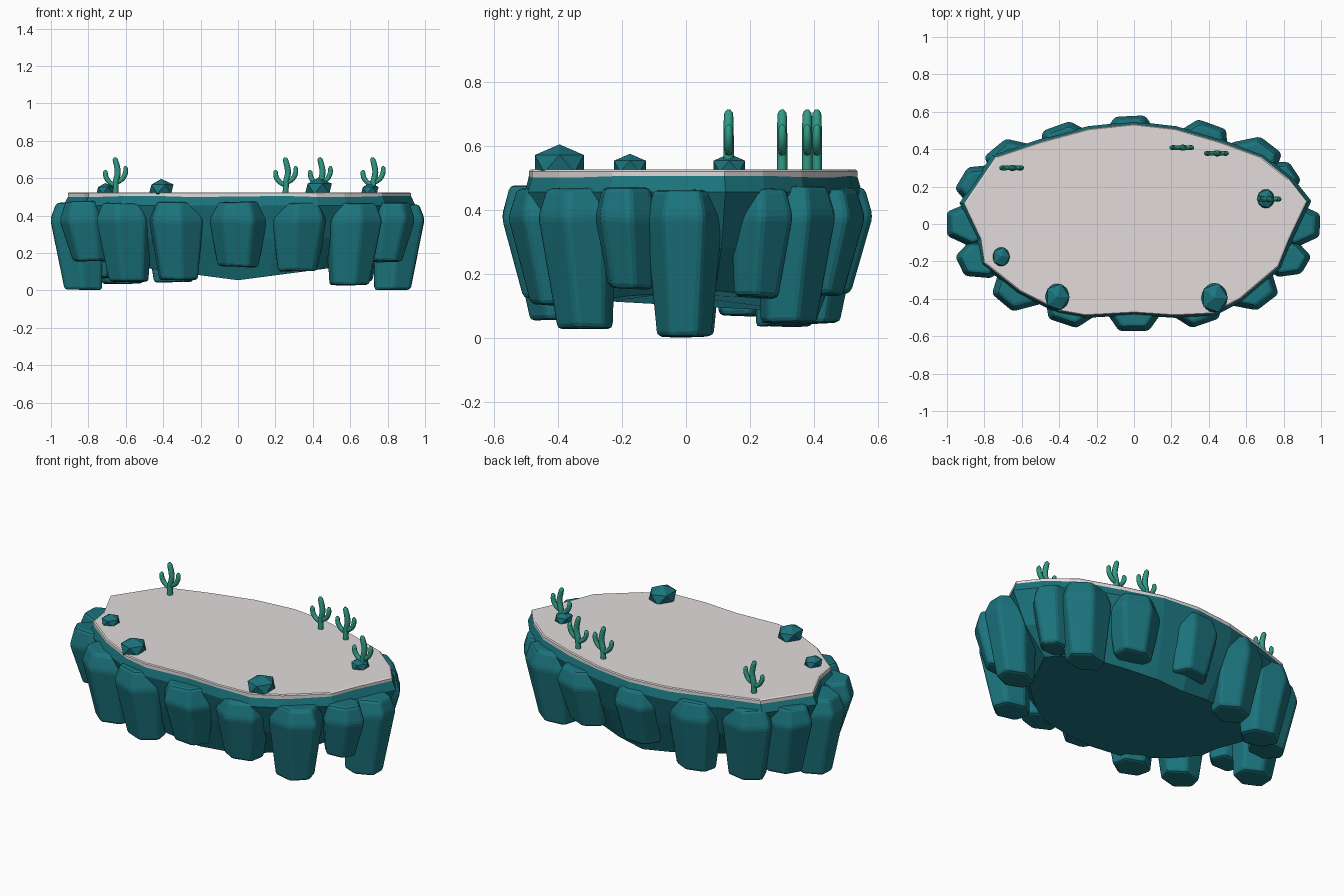
import bpy, bmesh, math, random
from mathutils import Vector

random.seed(4)
if "Cube" in bpy.data.objects:
    bpy.data.objects.remove(bpy.data.objects["Cube"], do_unlink=True)


def material(name, color):
    m = bpy.data.materials.new(name)
    m.use_nodes = True
    m.diffuse_color = (*color, 1)
    m.node_tree.nodes["Principled BSDF"].inputs["Base Color"].default_value = (*color, 1)
    return m


ROCK = material("teal_rock", (0.011, 0.175, 0.207))
SAND = material("pale_sand", (0.76, 0.72, 0.71))
CACTUS = material("cactus_green", (0.03, 0.33, 0.24))


def add_object(name, mesh, mat, loc=(0, 0, 0)):
    if not mesh.materials:
        mesh.materials.append(mat)
    ob = bpy.data.objects.new(name, mesh)
    ob.location = loc
    bpy.context.collection.objects.link(ob)
    return ob


def loft(name, rings, mat):
    """Join equal-length rings of points, ordered top to bottom, into a closed solid."""
    bm = bmesh.new()
    loops = [[bm.verts.new(p) for p in ring] for ring in rings]
    n = len(loops[0])
    for upper, lower in zip(loops, loops[1:]):
        for i in range(n):
            j = (i + 1) % n
            bm.faces.new((upper[i], upper[j], lower[j], lower[i]))
    bm.faces.new(loops[0])
    bm.faces.new(loops[-1])
    bmesh.ops.recalc_face_normals(bm, faces=bm.faces)
    mesh = bpy.data.meshes.new(name)
    bm.to_mesh(mesh)
    bm.free()
    return add_object(name, mesh, mat)


# Shoreline shared by the sand slab and the rock body
shore = [(-.91, .11), (-.82, -.08), (-.8, -.21), (-.61, -.36), (-.4, -.465),
         (-.26, -.49), (0, -.475), (.22, -.49), (.42, -.48), (.57, -.4),
         (.77, -.23), (.83, -.08), (.925, .12), (.83, .24), (.68, .36),
         (.46, .44), (.22, .51), (0, .535), (-.24, .51), (-.5, .44), (-.74, .36)]


def shore_ring(scale, height):
    return [(x * scale, y * scale, height(x)) for x, y in shore]


loft("sand_top", [shore_ring(.99, lambda x: .525), shore_ring(1, lambda x: .52),
                  shore_ring(1, lambda x: .5)], SAND)
loft("rock_body", [shore_ring(.997, lambda x: .508 + .004 * math.sin(9 * x)),
                   shore_ring(1.025, lambda x: .455),
                   shore_ring(.92, lambda x: .28),
                   shore_ring(.76, lambda x: .055 + .1 * abs(x))], ROCK)


# Tapered hexagonal boulders around the rim: centre x, y, lowest z and size
def boulder(name, x, y, low, scale=1):
    facing = math.atan2(y / .46, x / .86)
    out = Vector((math.cos(facing), math.sin(facing)))
    jitter = [scale * random.uniform(.97, 1.03) for _ in range(6)]
    top = .463 + random.uniform(-.006, .006)
    rings = []
    for size, z, lean in ((.78, top, 0), (1, .37, 0), (.71, low, -.035)):
        ring = []
        for k in range(6):
            a = facing + math.pi / 6 + k * math.pi / 3
            r = size * jitter[k]
            drop = random.uniform(0, .012)
            ring.append((x + out.x * lean + .163 * r * math.cos(a),
                         y + out.y * lean + .13 * r * math.sin(a), z + drop))
        rings.append(ring)
    ob = loft(name, rings, ROCK)
    bevel = ob.modifiers.new("worn_edges", "BEVEL")
    bevel.width = .016
    bevel.segments = 2
    bevel.limit_method = "ANGLE"
    bevel.angle_limit = math.radians(20)


boulders = [(0, -.463, .12), (.33, -.43, .1), (.62, -.34, .025), (.82, -.187, .15, .8),
            (.862, -.006, 0, .97), (.76, .235, .12, .85), (.635, .345, .04),
            (.36, .43, .13), (-.02, .467, .13), (-.36, .425, .04), (-.64, .33, .03),
            (-.8, .2, .06), (-.862, 0, 0, .98), (-.82, -.187, .15, .88),
            (-.61, -.34, .04), (-.33, -.43, .05)]
for i, spec in enumerate(boulders):
    boulder(f"rim_boulder_{i + 1}", *spec)

# Small faceted stones on the sand
for i, (x, y, r) in enumerate([(.43, -.395, .08), (-.41, -.39, .073),
                               (-.71, -.175, .052), (.705, .135, .052)]):
    bm = bmesh.new()
    bmesh.ops.create_icosphere(bm, subdivisions=1, radius=1)
    for v in bm.verts:
        v.co = Vector((v.co.x * r, v.co.y * r * 1.12, v.co.z * r * .75))
    mesh = bpy.data.meshes.new("stone")
    bm.to_mesh(mesh)
    bm.free()
    add_object(f"stone_{i + 1}", mesh, ROCK, (x, y, .52 + r * .3))

# Branching cactus: a wavy stem and two upturned arms, as tapered tubes
branches = [
    [(0, 0, 1), (.002, .06, 1), (.012, .11, 1), (.004, .16, .95),
     (-.002, .182, .85), (-.003, .192, .35)],
    [(0, .04, .7), (-.03, .058, .8), (-.05, .085, .85), (-.054, .115, .75),
     (-.054, .124, .3)],
    [(.004, .055, .7), (.035, .075, .8), (.052, .105, .85), (.054, .135, .75),
     (.053, .145, .3)],
]
curve = bpy.data.curves.new("cactus_curve", "CURVE")
curve.dimensions = "3D"
curve.bevel_depth = .016
curve.bevel_resolution = 2
curve.resolution_u = 4
curve.use_fill_caps = True
for path in branches:
    spline = curve.splines.new("BEZIER")
    spline.bezier_points.add(len(path) - 1)
    for point, (x, z, r) in zip(spline.bezier_points, path):
        point.co = (x, 0, z)
        point.radius = r
        point.handle_left_type = point.handle_right_type = "AUTO"
helper = bpy.data.objects.new("cactus_helper", curve)
bpy.context.collection.objects.link(helper)
bpy.context.view_layer.update()
evaluated = helper.evaluated_get(bpy.context.evaluated_depsgraph_get())
cactus_mesh = bpy.data.meshes.new_from_object(evaluated)
bpy.data.objects.remove(helper, do_unlink=True)
cactus_mesh.materials.clear()
cactus_mesh.polygons.foreach_set("use_smooth", [True] * len(cactus_mesh.polygons))
for i, (x, y) in enumerate([(-.655, .3), (.255, .408), (.44, .378), (.722, .133)]):
    add_object(f"cactus_{i + 1}", cactus_mesh, CACTUS, (x, y, .52))
